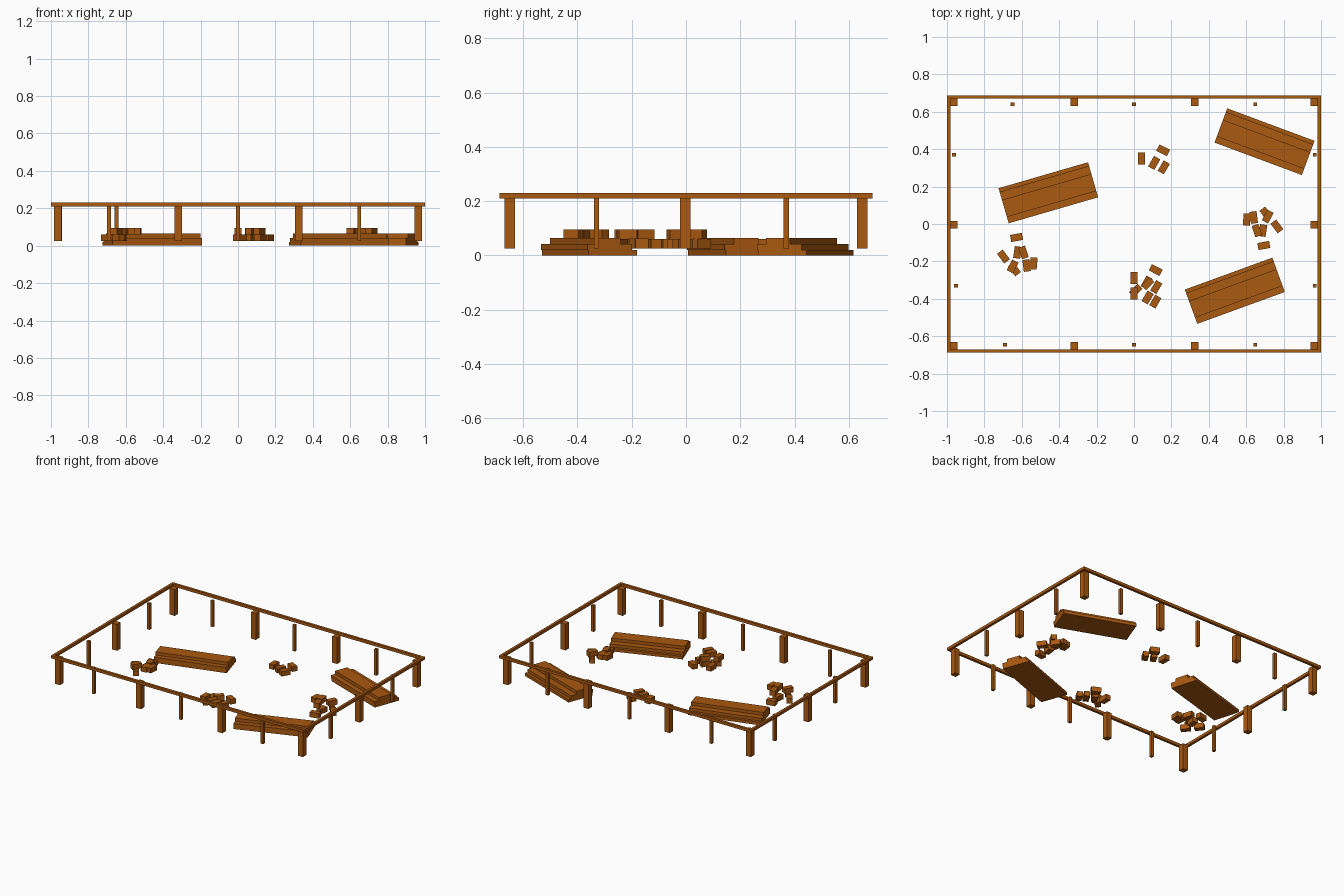
import bpy, bmesh
from math import radians
from mathutils import Matrix

wood = bpy.data.materials.new("wood")
wood.diffuse_color = (0.4, 0.1, 0.005, 1)


def boxes(name, items, base=Matrix()):
    """One object from boxes given as (x, y, z0, z1, length, width, degrees)."""
    bm = bmesh.new()
    for x, y, z0, z1, l, w, a in items:
        m = (base @ Matrix.Translation((x, y, (z0 + z1) / 2))
             @ Matrix.Rotation(radians(a), 4, 'Z') @ Matrix.Diagonal((l, w, z1 - z0, 1)))
        bmesh.ops.create_cube(bm, size=1, matrix=m)
    me = bpy.data.meshes.new(name)
    bm.to_mesh(me)
    bm.free()
    me.materials.append(wood)
    ob = bpy.data.objects.new(name, me)
    bpy.context.collection.objects.link(ob)
    return ob


def place(x, y, a):
    return Matrix.Translation((x, y, 0)) @ Matrix.Rotation(radians(a), 4, 'Z')


# Top rail around the yard
rails = []
for s in (-1, 1):
    rails.append((0, s * 0.679, 0.21, 0.23, 2, 0.018, 0))
    rails.append((s * 0.991, 0, 0.21, 0.23, 0.018, 1.34, 0))
boxes("top_rail", rails)

# Thick posts at corners and along the sides
posts = [(x, s * 0.65, 0.025, 0.213, 0.04, 0.04, 0)
         for s in (-1, 1) for x in (-0.963, -0.32, 0.325, 0.963)]
posts += [(s * 0.963, -0.003, 0.025, 0.213, 0.04, 0.04, 0) for s in (-1, 1)]
boxes("thick_posts", posts)

# Thin posts between them
thin = [(-0.65, 0.64), (0, 0.64), (0.648, 0.64), (-0.69, -0.645), (0, -0.645), (0.648, -0.645),
        (-0.963, 0.37), (-0.952, -0.33), (0.966, 0.37), (0.966, -0.33)]
boxes("thin_posts", [(x, y, 0.025, 0.212, 0.02, 0.02, 0) for x, y in thin])

# Stepped plank stacks
layers = [(0, 0.002, 0.0, 0.021, 0.498, 0.191, 0),
          (0, -0.01, 0.021, 0.042, 0.498, 0.175, 0),
          (0, -0.015, 0.042, 0.064, 0.498, 0.095, 0)]
for i, p in enumerate([(-0.458, 0.167, 16.2), (0.539, -0.357, 20), (0.698, 0.44, -20.4)]):
    boxes(f"plank_stack_{i + 1}", layers, place(*p))


# Brick piles: (x, y, angle, level)
def pile(name, bricks, base):
    boxes(name, [(x, y, 0.025 + 0.035 * k, 0.06 + 0.035 * k, 0.064, 0.038, a)
                 for x, y, a, k in bricks], base)


small = [(0, 0, 90, 0), (0.115, 0.043, -27, 0), (0.067, -0.024, 60, 0), (0.118, -0.048, 60, 0)]
low = small + [(0.008, -0.067, 45, 0), (0.072, -0.03, 45, 1), (0, -0.083, 90, 1),
               (0.072, -0.104, 60, 1), (0.113, -0.126, 60, 1)]
big = [(0, 0, 10, 0), (-0.07, -0.102, 127, 0), (0.005, -0.08, 82, 0), (-0.011, -0.171, 127, 0),
       (0.037, -0.08, 108, 1), (-0.021, -0.155, 62, 1), (0.054, -0.15, 97, 1), (0.091, -0.139, 85, 1)]
pile("brick_pile_small", small, place(0.041, 0.351, 0))
pile("brick_pile_front", low, place(0.001, -0.289, 0))
pile("brick_pile_left", big, place(-0.628, -0.072, 0))
pile("brick_pile_right", big, place(0.694, -0.115, 180))
